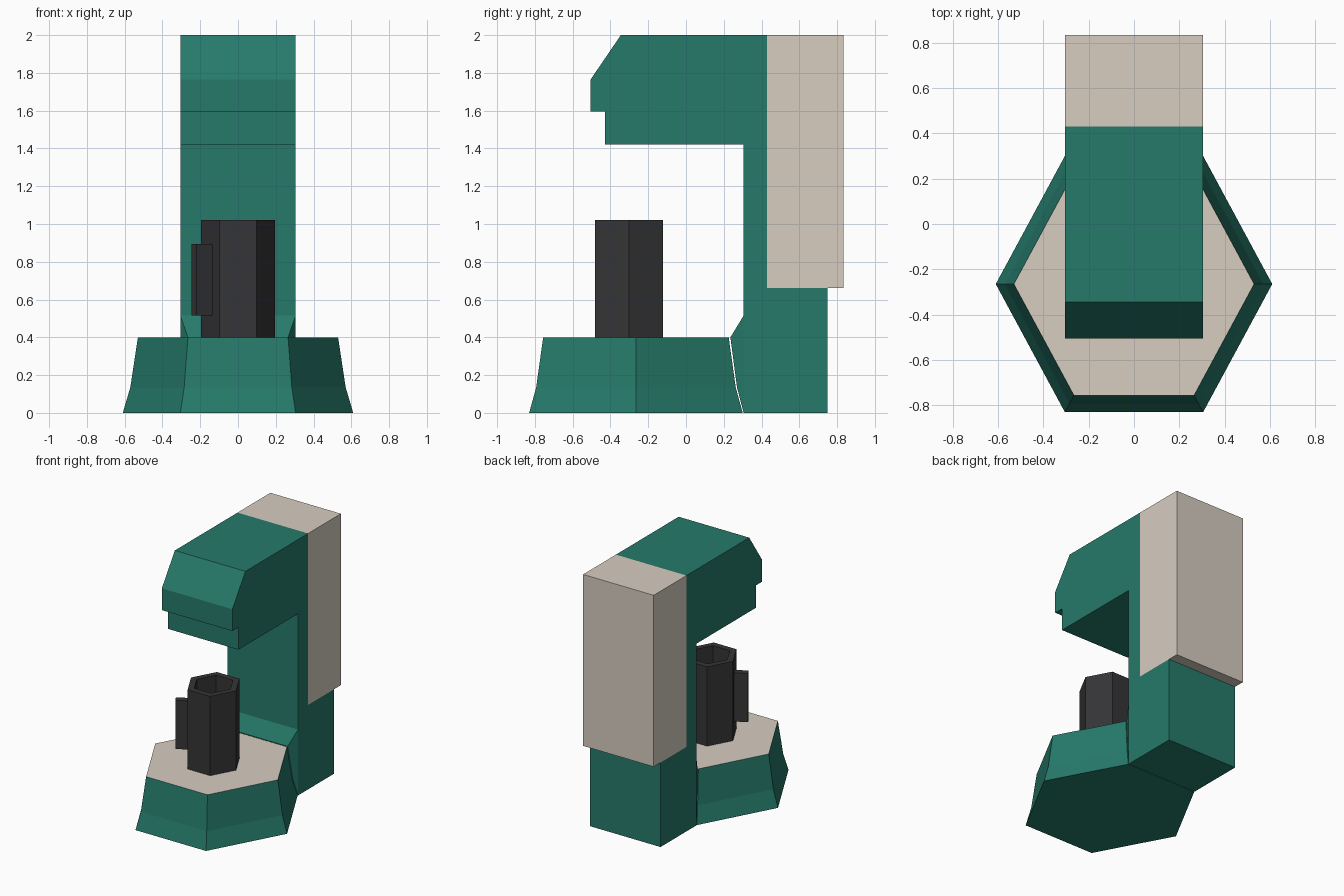
import bpy
import bmesh
from math import cos, sin, pi, radians
from mathutils import Matrix, Vector

cube = bpy.data.objects.get("Cube")
if cube:
    bpy.data.objects.remove(cube, do_unlink=True)


def material(name, colour):
    mat = bpy.data.materials.new(name)
    mat.use_nodes = True
    mat.diffuse_color = (*colour, 1)
    mat.node_tree.nodes["Principled BSDF"].inputs["Base Color"].default_value = (*colour, 1)
    return mat


GREEN = material("teal green", (0.019, 0.195, 0.145))
BEIGE = material("warm beige", (0.68, 0.61, 0.53))
BLACK = material("charcoal", (0.036, 0.036, 0.039))

HALF = 0.305      # half width of the body
STRETCH = 1.07    # hexagons are slightly long in y


def finish(name, bm, *mats):
    bmesh.ops.recalc_face_normals(bm, faces=bm.faces)
    mesh = bpy.data.meshes.new(name)
    bm.to_mesh(mesh)
    bm.free()
    for mat in mats:
        mesh.materials.append(mat)
    obj = bpy.data.objects.new(name, mesh)
    bpy.context.collection.objects.link(obj)
    return obj


def box(name, centre, size, mat, turn=0):
    bm = bmesh.new()
    place = Matrix.Translation(centre) @ Matrix.Rotation(turn, 4, "Z")
    bmesh.ops.create_cube(bm, size=1, matrix=place @ Matrix.Diagonal((*size, 1)))
    return finish(name, bm, mat)


def hex_loft(name, y, levels, *mats):
    """Stack hexagon rings of (radius, height) and cap both ends."""
    bm = bmesh.new()
    rings = [[bm.verts.new((r * cos(k * pi / 3), y + STRETCH * r * sin(k * pi / 3), z))
              for k in range(6)] for r, z in levels]
    for low, high in zip(rings, rings[1:]):
        for k in range(6):
            n = (k + 1) % 6
            bm.faces.new((low[k], low[n], high[n], high[k]))
    bm.faces.new(rings[0])
    top = bm.faces.new(rings[-1])
    top.material_index = len(mats) - 1
    return finish(name, bm, *mats)


# Flared base with a beige drip surface
hex_loft("base", -0.265, [(0.61, 0), (0.57, 0.135), (0.53, 0.4)], GREEN, BEIGE)

# Column and overhanging head, one side profile extruded across the width
profile = [(0.305, 0), (0.75, 0), (0.75, 0.66), (0.43, 0.66), (0.43, 2),
           (-0.345, 2), (-0.505, 1.765), (-0.505, 1.595), (-0.43, 1.595),
           (-0.43, 1.42), (0.305, 1.42)]
bm = bmesh.new()
side = bm.faces.new([bm.verts.new((-HALF, y, z)) for y, z in profile])
extruded = bmesh.ops.extrude_face_region(bm, geom=[side], use_keep_orig=True)
moved = [v for v in extruded["geom"] if isinstance(v, bmesh.types.BMVert)]
bmesh.ops.translate(bm, verts=moved, vec=Vector((2 * HALF, 0, 0)))
finish("body", bm, GREEN)

# Sloped fillet joining the base to the column
edge = [(0.305, 0.305, 0), (0.285, 0.27, 0.135), (0.265, 0.235, 0.4), (0.305, 0.305, 0.515)]
bm = bmesh.new()
left, right = [[bm.verts.new((s * x, y, z)) for x, y, z in edge] for s in (1, -1)]
for k in range(4):
    n = (k + 1) % 4
    bm.faces.new((left[k], left[n], right[n], right[k]))
for rim in (left, right):
    bm.faces.new((rim[0], rim[1], rim[3]))
    bm.faces.new((rim[1], rim[2], rim[3]))
finish("base_fillet", bm, GREEN)

# Water tank on the back
box("water_tank", (0, 0.6325, 1.33), (2 * HALF, 0.405, 1.34), BEIGE)

# Hollow cup and its handle
hex_loft("cup", -0.302, [(0.195, 0.4), (0.195, 1.02), (0.145, 1.02), (0.145, 0.45)], BLACK)
box("cup_handle", (-0.185, -0.411, 0.705), (0.11, 0.05, 0.38), BLACK, radians(30))
